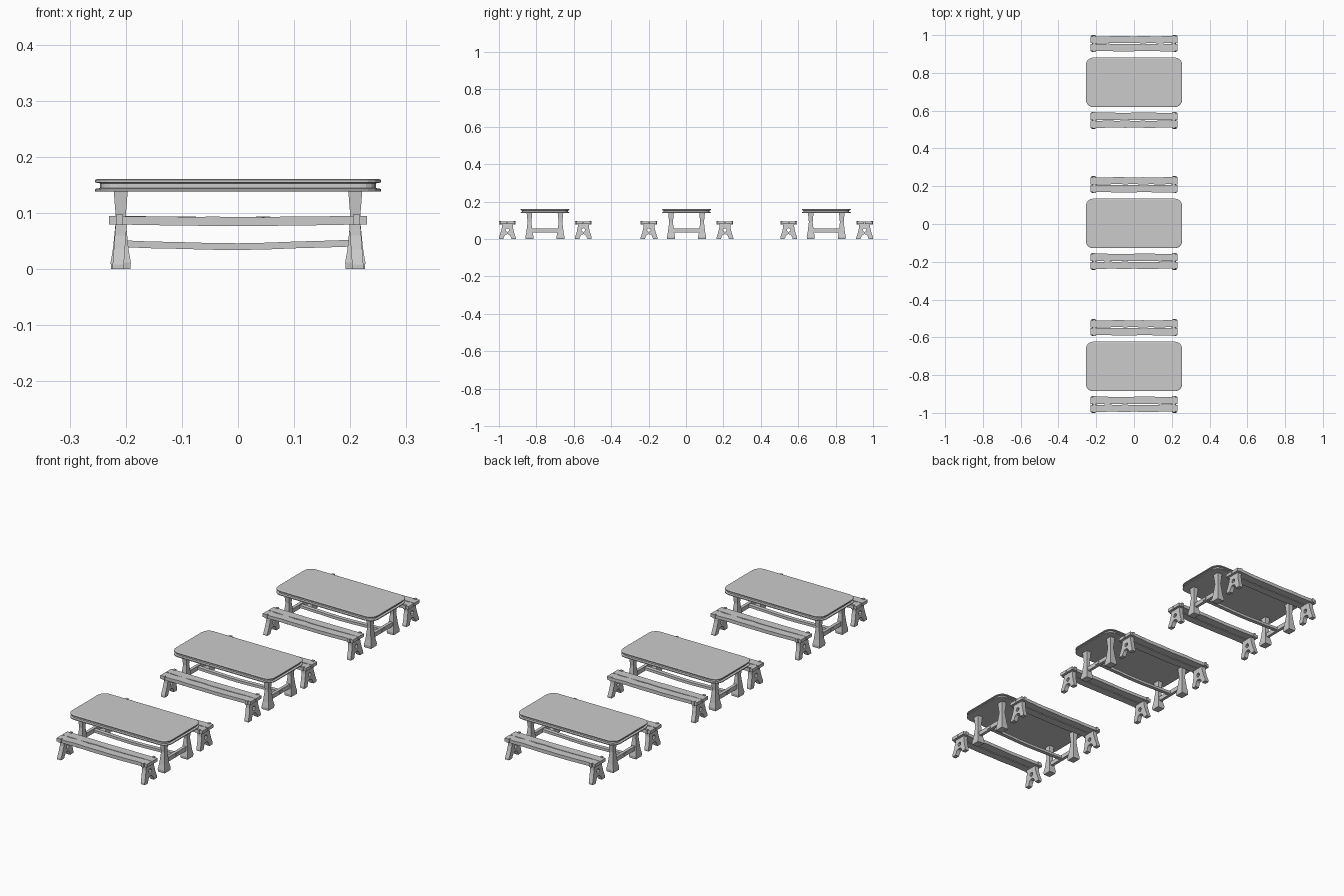
import bpy, bmesh, random
from math import sin, cos, pi

if "Cube" in bpy.data.objects:
    bpy.data.objects.remove(bpy.data.objects["Cube"])

random.seed(4)


def finish(bm, name):
    bmesh.ops.recalc_face_normals(bm, faces=bm.faces)
    me = bpy.data.meshes.new(name)
    bm.to_mesh(me)
    bm.free()
    ob = bpy.data.objects.new(name, me)
    bpy.context.collection.objects.link(ob)
    return ob


def loft(bm, rings):
    """Skin a closed solid through rings of equal point count."""
    vs = [[bm.verts.new(p) for p in r] for r in rings]
    n = len(vs[0])
    for a, b in zip(vs, vs[1:]):
        for i in range(n):
            bm.faces.new((a[i], a[(i + 1) % n], b[(i + 1) % n], b[i]))
    bm.faces.new(vs[0])
    bm.faces.new(vs[-1])


def box(bm, x0, x1, y0, y1, z0, z1):
    loft(bm, [[(x, y0, z0), (x, y1, z0), (x, y1, z1), (x, y0, z1)] for x in (x0, x1)])


def rounded_rect(hx, hy, r, z, seg=4):
    pts = []
    for k, (sx, sy) in enumerate([(1, 1), (-1, 1), (-1, -1), (1, -1)]):
        for i in range(seg + 1):
            a = (k + i / seg) * pi / 2
            pts.append((sx * (hx - r) + r * cos(a), sy * (hy - r) + r * sin(a), z))
    return pts


def table_top():
    bm = bmesh.new()
    # slab with a groove around the rim: (inset, height)
    prof = [(.003, .138), (0, .139), (0, .143), (.009, .1445), (.009, .153),
            (0, .1545), (0, .1585), (.004, .161)]
    loft(bm, [rounded_rect(.255 - d, .131 - d, .038 - d, z) for d, z in prof])
    return finish(bm, "table_top")


def table_frame():
    bm = bmesh.new()
    # four waisted legs: (height, half width)
    prof = [(0, .017), (.012, .018), (.035, .014), (.09, .0085), (.139, .0125)]
    for sx in (-1, 1):
        for sy in (-1, 1):
            loft(bm, [[(sx * .209 + a * h, sy * .083 + b * h * 1.2, z)
                       for a, b in ((-1, -1), (1, -1), (1, 1), (-1, 1))] for z, h in prof])
        # end rail and the stretcher's peg
        box(bm, sx * .209 - .007, sx * .209 + .007, -.08, .08, .036, .056)
        box(bm, sx * .215 - .004, sx * .215 + .004, -.01, .01, .04, .051)
    # sagging centre stretcher
    rings = []
    for i in range(9):
        x = -.208 + .052 * i
        s = -.005 * cos(x / .208 * pi / 2) + random.uniform(-.001, .001)
        rings.append([(x, -.009, .04 + s), (x, .009, .04 + s),
                      (x, .009, .052 + s), (x, -.009, .052 + s)])
    loft(bm, rings)
    return finish(bm, "table_frame")


def bench_seat():
    bm = bmesh.new()
    # two uneven planks side by side
    for lo, hi in ((-.040, -.002), (.002, .040)):
        rings = []
        for i in range(11):
            x = -.23 + .046 * i
            s = -.003 * cos(x / .23 * pi / 2)
            w0, w1 = (random.uniform(-.0018, .0018) for _ in range(2))
            t = random.uniform(-.0008, .0008)
            rings.append([(x, lo + w0, .08 + s), (x, hi + w1, .08 + s),
                          (x, hi + w1, .095 + s * .7 + t), (x, lo + w0, .095 + s * .7 + t)])
        loft(bm, rings)
    # cross battens showing at the seat edges
    for sx in (-1, 1):
        box(bm, sx * .211 - .006, sx * .211 + .006, -.044, .044, .079, .0935)
        for y in (-.039, .039):
            box(bm, sx * .211 - .006, sx * .211 + .006, y - .005, y + .005, .079, .097)
    return finish(bm, "bench_seat")


def bench_legs():
    bm = bmesh.new()
    # half outline of an A-shaped board with foot notch and round hole
    half = [(0, .082), (.029, .082), (.03, .06), (.036, .035), (.045, .008), (.045, 0),
            (.022, 0), (.015, .018), (.008, .025), (0, .026), (0, .038),
            (.007, .041), (.01, .048), (.007, .055), (0, .058)]
    n = len(half)
    for sx in (-1, 1):
        for sy in (-1, 1):
            a, b = ([bm.verts.new((sx * (x + .006 * (1 - z / .082)), sy * y, z))
                     for y, z in half] for x in (.198, .218))
            bm.faces.new(a)
            bm.faces.new(b)
            for i in range(n):
                j = (i + 1) % n
                if half[i][0] or half[j][0]:
                    bm.faces.new((a[i], a[j], b[j], b[i]))
    bmesh.ops.remove_doubles(bm, verts=bm.verts, dist=1e-5)
    return finish(bm, "bench_legs")


def place(ob, y, flip=False):
    """Add a linked copy at depth y."""
    c = ob.copy()
    bpy.context.collection.objects.link(c)
    c.location.y = y
    c.rotation_euler.z = pi if flip else 0


parts = [table_top(), table_frame()]
bench = [bench_seat(), bench_legs()]

# three table sets, each with a bench on either side
for y in (-.752, .005, .752):
    for ob in parts:
        place(ob, y - .002)
    for ob in bench:
        place(ob, y - .203)
        place(ob, y + .203, True)

for ob in parts + bench:
    bpy.data.objects.remove(ob)
